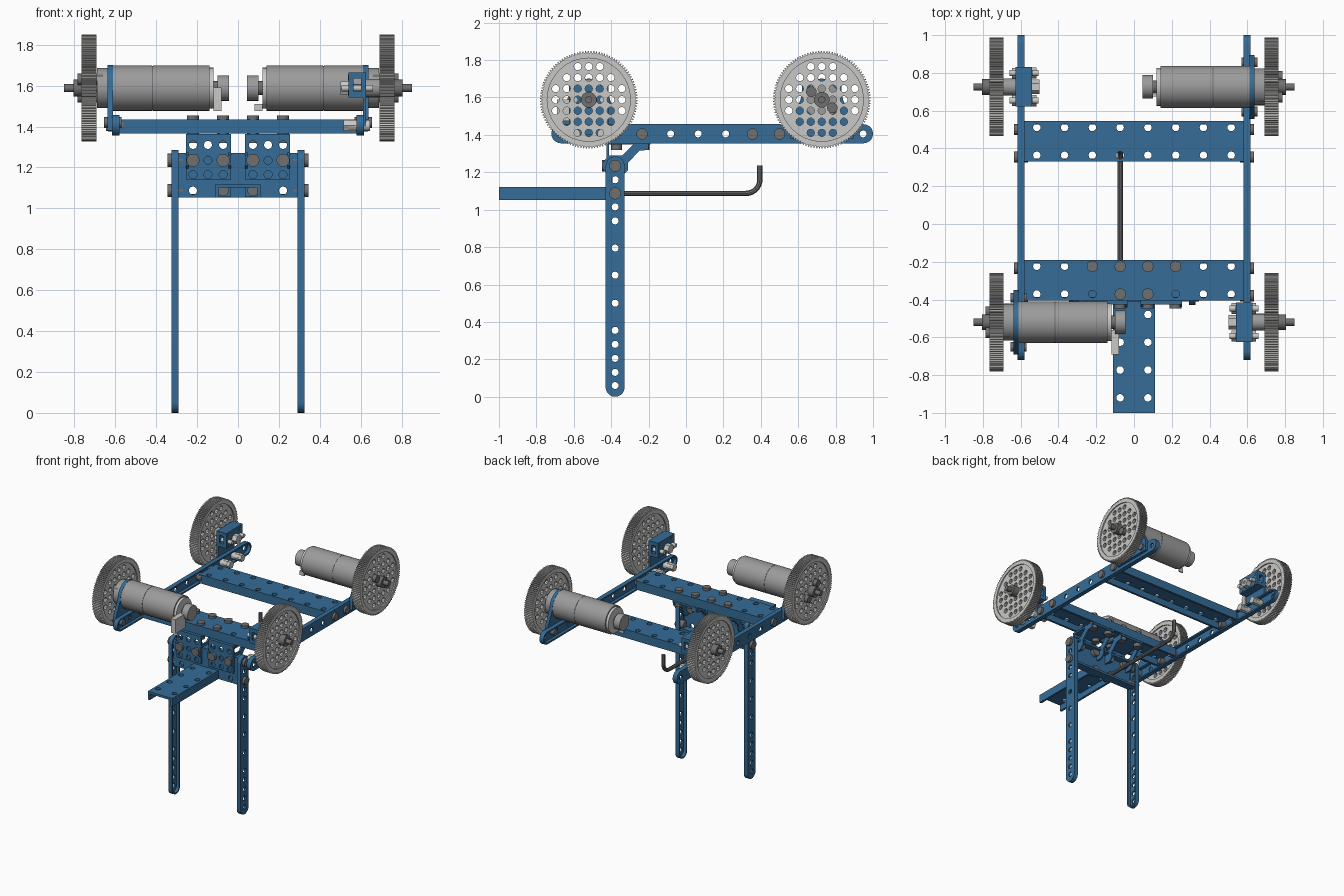
import bpy, bmesh
from math import cos, sin, pi, radians
from mathutils import Matrix, Vector

if "Cube" in bpy.data.objects:
    bpy.data.objects.remove(bpy.data.objects["Cube"], do_unlink=True)


def material(name, rgb):
    m = bpy.data.materials.new(name)
    m.use_nodes = True
    m.diffuse_color = (*rgb, 1)
    m.node_tree.nodes["Principled BSDF"].inputs["Base Color"].default_value = (*rgb, 1)
    return m


BLUE = material("blue_metal", (0.036, 0.15, 0.31))
SILVER = material("light_silver", (0.58, 0.58, 0.57))
GREY = material("motor_grey", (0.33, 0.33, 0.33))
STEEL = material("dark_steel", (0.16, 0.16, 0.16))
X, Y, Z = Vector((1, 0, 0)), Vector((0, 1, 0)), Vector((0, 0, 1))
FRAMES = {"x": (Y, Z, X), "y": (X, Z, -Y), "z": (X, Y, Z)}
made = []


def add_mesh(name, mesh, mat):
    mesh.materials.clear()
    mesh.materials.append(mat)
    ob = bpy.data.objects.new(name, mesh)
    bpy.context.collection.objects.link(ob)
    made.append(ob)
    return ob


def circle(u, v, r, n=12, start=0.0):
    return [(u + r * cos(start + 2 * pi * i / n), v + r * sin(start + 2 * pi * i / n)) for i in range(n)]


def rect(u0, u1, v0, v1):
    return [(u0, v0), (u1, v0), (u1, v1), (u0, v1)]


def capsule(u0, u1, v0, v1):
    """Bar outline with rounded ends along its longer direction."""
    pts = []
    upright = v1 - v0 > u1 - u0
    r = min(u1 - u0, v1 - v0) / 2
    ends = [(u1 - r, v1 - r), (u0 + r, v0 + r)]
    for k, (cu, cv) in enumerate(ends):
        a0 = k * pi + (0 if upright else -pi / 2)
        pts += [(cu + r * cos(a0 + pi * i / 10), cv + r * sin(a0 + pi * i / 10)) for i in range(11)]
    return pts


def plate(name, axis, outline, holes, lo, hi, mat=BLUE):
    """Extrude a holed outline along an axis, from lo to hi."""
    lo, hi = min(lo, hi), max(lo, hi)
    cu = bpy.data.curves.new(name, "CURVE")
    cu.dimensions, cu.fill_mode, cu.extrude = "2D", "BOTH", (hi - lo) / 2
    for loop in [outline] + holes:
        s = cu.splines.new("POLY")
        s.points.add(len(loop) - 1)
        for p, (u, v) in zip(s.points, loop):
            p.co = (u, v, 0, 1)
        s.use_cyclic_u = True
    tmp = bpy.data.objects.new(name, cu)
    bpy.context.collection.objects.link(tmp)
    mesh = bpy.data.meshes.new_from_object(tmp.evaluated_get(bpy.context.evaluated_depsgraph_get()))
    bpy.data.objects.remove(tmp)
    bpy.data.curves.remove(cu)
    u, v, n = FRAMES[axis]
    at = {"x": X, "y": Y, "z": Z}[axis] * (lo + hi) / 2
    bm = bmesh.new()
    bm.from_mesh(mesh)
    bm.transform(Matrix.Translation(at) @ Matrix((u, v, n)).transposed().to_4x4())
    bmesh.ops.remove_doubles(bm, verts=bm.verts, dist=1e-5)
    bmesh.ops.recalc_face_normals(bm, faces=bm.faces)
    bm.to_mesh(mesh)
    bm.free()
    mesh.name = name
    return add_mesh(name, mesh, mat)


def cyl(name, axis, u, v, r, lo, hi, mat=STEEL, n=20):
    return plate(name, axis, circle(u, v, r, n), [], lo, hi, mat)


def box(name, x0, x1, y0, y1, z0, z1, mat=BLUE):
    return plate(name, "z", rect(x0, x1, y0, y1), [], z0, z1, mat)


def channel(name, axis, a0, a1, b0, b1, holes, outer, inner, along_u=True, t=0.018):
    """U beam: a holed web and two flanges."""
    step = t if inner > outer else -t
    plate(name + "_web", axis, rect(a0, a1, b0, b1), [circle(*h, 0.02) for h in holes], outer, outer + step)
    strips = [(a0, a1, b0, b0 + t), (a0, a1, b1 - t, b1)] if along_u else [(a0, a0 + t, b0, b1), (a1 - t, a1, b0, b1)]
    for s in strips:
        plate(name + "_flange", axis, rect(*s), [], outer + step, inner)


def bar(name, s, x_in, x_out, y0, y1, z0, z1, holes):
    """Round-ended bar with a raised lip on its inner side."""
    t = 0.012
    out = capsule(y0, y1, z0, z1)
    plate(name + "_web", "x", out, [circle(*h, 0.019) for h in holes], s * (x_out - t), s * x_out)
    plate(name + "_lip", "x", out, [capsule(y0 + t, y1 - t, z0 + t, z1 - t)], s * x_in, s * (x_out - t))


PITCH = 0.147
COLS = [(i - 3.5) * PITCH for i in range(8)]
INNER = COLS[2:6]

# Cross beams, forward arm and upright cross plate
for name, y0 in (("front_cross_beam", -0.405), ("back_cross_beam", 0.33)):
    channel(name, "z", -0.58, 0.58, y0, y0 + 0.215,
            [(x, y0 + d) for x in COLS for d in (0.034, 0.181)], 1.435, 1.365)
channel("forward_arm", "z", -0.11, 0.11, -1.0, -0.41,
        [(x, -0.92 + i * PITCH) for x in COLS[3:5] for i in range(4)], 1.12, 1.053, along_u=False)
channel("upright_cross_plate", "y", -0.29, 0.29, 1.053, 1.27,
        [(x, z) for x in INNER for z in (1.087, 1.235)], -0.41, -0.34)

# Legs and side rails
leg_z = [0.06, 0.13, 0.205, 0.28, 0.355, 0.5, 0.65, 0.795, 0.94, 1.015, 1.087, 1.16, 1.235]
rail_y = [-0.67 + i * PITCH for i in range(12)]
for s in (-1, 1):
    bar("leg", s, 0.29, 0.325, -0.43, -0.328, 0, 1.285, [(-0.379, z) for z in leg_z])
    bar("side_rail", s, 0.58, 0.617, -0.72, 1.0, 1.355, 1.457, [(y, 1.405) for y in rail_y])
    for z in (1.087, 1.235):
        cyl("leg_bolt", "x", -0.379, z, 0.032, s * 0.27, s * 0.345)
    for y in (-0.379, -0.235, 0.355, 0.5):
        cyl("rail_bolt", "x", y, 1.405, 0.03, s * 0.56, s * 0.635)

# Corner brackets joining the upright plate to the front cross beam
gusset = [(-0.44, 1.21), (-0.41, 1.18), (-0.34, 1.18), (-0.31, 1.21), (-0.31, 1.25), (-0.25, 1.315),
          (-0.2, 1.32), (-0.2, 1.36), (-0.27, 1.36), (-0.34, 1.29), (-0.41, 1.29), (-0.44, 1.26)]
for s in (-1, 1):
    x0, x1 = sorted((s * 0.035, s * 0.255))
    grid = [circle(s * x, z, 0.02) for x in (0.073, 0.147, 0.22) for z in (1.165, 1.235, 1.31)]
    plate("bracket_front", "y", rect(x0, x1, 1.14, 1.362), grid, -0.426, -0.411)
    box("bracket_shelf", x0, x1, -0.426, -0.19, 1.348, 1.363)
    for x in (0.035, 0.243):
        plate("bracket_gusset", "x", gusset, [], s * x, s * (x + 0.012))
    box("arm_clip", *sorted((s * 0.035, s * 0.108)), -0.428, -0.41, 1.055, 1.12)
    cyl("arm_bolt", "y", s * 0.073, 1.087, 0.027, -0.445, -0.36)
    for x in (0.073, 0.22):
        cyl("bracket_bolt", "y", s * x, 1.235, 0.032, -0.448, -0.36)
        cyl("beam_bolt", "z", s * x, -0.224, 0.03, 1.32, 1.455)
    cyl("beam_bolt", "z", s * 0.073, -0.371, 0.03, 1.32, 1.455)

# Bent rod
path = [Vector((-0.073, -0.41, 1.087)), Vector((-0.073, 0.32, 1.087))]
path += [Vector((-0.073, 0.32 + 0.075 * sin(a * pi / 16), 1.162 - 0.075 * cos(a * pi / 16))) for a in range(1, 9)]
path.append(Vector((-0.073, 0.395, 1.235)))
rod = bpy.data.curves.new("bent_rod", "CURVE")
rod.dimensions, rod.bevel_depth, rod.bevel_resolution, rod.use_fill_caps = "3D", 0.015, 3, True
sp = rod.splines.new("POLY")
sp.points.add(len(path) - 1)
for p, co in zip(sp.points, path):
    p.co = (*co, 1)
tmp = bpy.data.objects.new("rod_path", rod)
bpy.context.collection.objects.link(tmp)
rod_mesh = bpy.data.meshes.new_from_object(tmp.evaluated_get(bpy.context.evaluated_depsgraph_get()))
bpy.data.objects.remove(tmp)
add_mesh("bent_rod", rod_mesh, STEEL)

# Gear wheels with their drive motors or bearing blocks
AZ, TEETH = 1.588, 110
for s, cy, motor in ((-1, -0.52, True), (1, -0.52, False), (1, 0.726, True), (-1, 0.726, False)):
    teeth = []
    for i in range(TEETH):
        for f, r in ((0, 0.25), (0.3, 0.25), (0.5, 0.261), (0.8, 0.261)):
            a = 2 * pi * (i + f) / TEETH
            teeth.append((cy + r * cos(a), AZ + r * sin(a)))
    g = 0.059
    spots = [(i * g, j * g) for i in range(-3, 4) for j in range(-3, 4) if 0 < i * i + j * j < 12]
    plate("gear_rim", "x", teeth, [circle(cy, AZ, 0.222, 48)], s * 0.692, s * 0.765, SILVER)
    plate("gear_disc", "x", circle(cy, AZ, 0.224, 48),
          [circle(cy + u, AZ + v, 0.02, 10) for u, v in spots], s * 0.702, s * 0.756, SILVER)
    cyl("axle", "x", cy, AZ, 0.019, s * 0.5, s * 0.85)
    cyl("gear_hub", "x", cy, AZ, 0.042, s * 0.74, s * 0.805, STEEL)
    if motor:
        arc = [(cy + 0.113 * cos(a * pi / 16), AZ + 0.113 * sin(a * pi / 16)) for a in range(17)]
        mount = rect(cy - 0.17, cy + 0.17, 1.38, 1.47)[:3] + arc + [(cy - 0.17, 1.47)]
        plate("motor_mount", "x", mount, [], s * 0.612, s * 0.638)
        cyl("motor_spacer", "x", cy, AZ, 0.098, s * 0.638, s * 0.69, GREY, 32)
        cyl("motor_gearbox", "x", cy, AZ, 0.111, s * 0.42, s * 0.615, GREY, 40)
        cyl("motor_seam", "x", cy, AZ, 0.109, s * 0.416, s * 0.42, STEEL, 40)
        cyl("motor_body", "x", cy, AZ, 0.111, s * 0.14, s * 0.416, GREY, 40)
        cyl("motor_end_plate", "x", cy, AZ, 0.1, s * 0.12, s * 0.14, SILVER, 32)
        cyl("motor_cap", "x", cy, AZ, 0.062, s * 0.045, s * 0.1, GREY, 28)
        cyl("motor_neck", "x", cy, AZ, 0.035, s * 0.1, s * 0.12, STEEL)
        box("motor_terminal", *sorted((s * 0.08, s * 0.12)), cy - 0.17 * (s < 0) - 0.05 * (s > 0), cy - 0.04,
            1.475, 1.51 + 0.08 * (s < 0), SILVER)
        for d in (-1, 1):
            cyl("gear_bolt", "x", cy + d * 0.056, AZ - d * 0.043, 0.028, s * 0.66, s * 0.785)
            cyl("mount_bolt", "x", cy + d * 0.13, 1.42, 0.026, s * 0.57, s * 0.655)
    else:
        x0, x1 = sorted((s * 0.565, s * 0.602))
        plate("bearing_block", "y", rect(*sorted((s * 0.54, s * 0.622)), 1.543, 1.665),
              [rect(x0, x1, 1.573, 1.635)], cy - 0.105, cy + 0.105)
        box("bearing_plate", *sorted((s * 0.612, s * 0.627)), cy - 0.105, cy + 0.105, 1.4, 1.665)
        cyl("axle_nut", "x", cy, AZ, 0.038, s * 0.5, s * 0.54, SILVER, 6)
        cyl("hub_spacer", "x", cy, AZ, 0.045, s * 0.622, s * 0.695, GREY)
        for d in (-1, 1):
            cyl("bearing_stud", "x", cy + d * 0.073, AZ, 0.016, s * 0.505, s * 0.66, SILVER)
            cyl("bearing_bolt", "x", cy + d * 0.073, 1.405, 0.028, s * 0.54, s * 0.645, SILVER)
            cyl("bearing_nut", "x", cy + d * 0.073, 1.405, 0.03, s * 0.515, s * 0.575, SILVER, 6)
            for z in (1.565, 1.64):
                cyl("block_hole", "x", cy + d * 0.073, z, 0.014, s * 0.537, s * 0.541)

# Smooth the round parts and keep hard edges
bpy.ops.object.select_all(action="DESELECT")
for ob in made:
    ob.select_set(True)
bpy.context.view_layer.objects.active = made[0]
bpy.ops.object.shade_smooth_by_angle(angle=radians(32))
